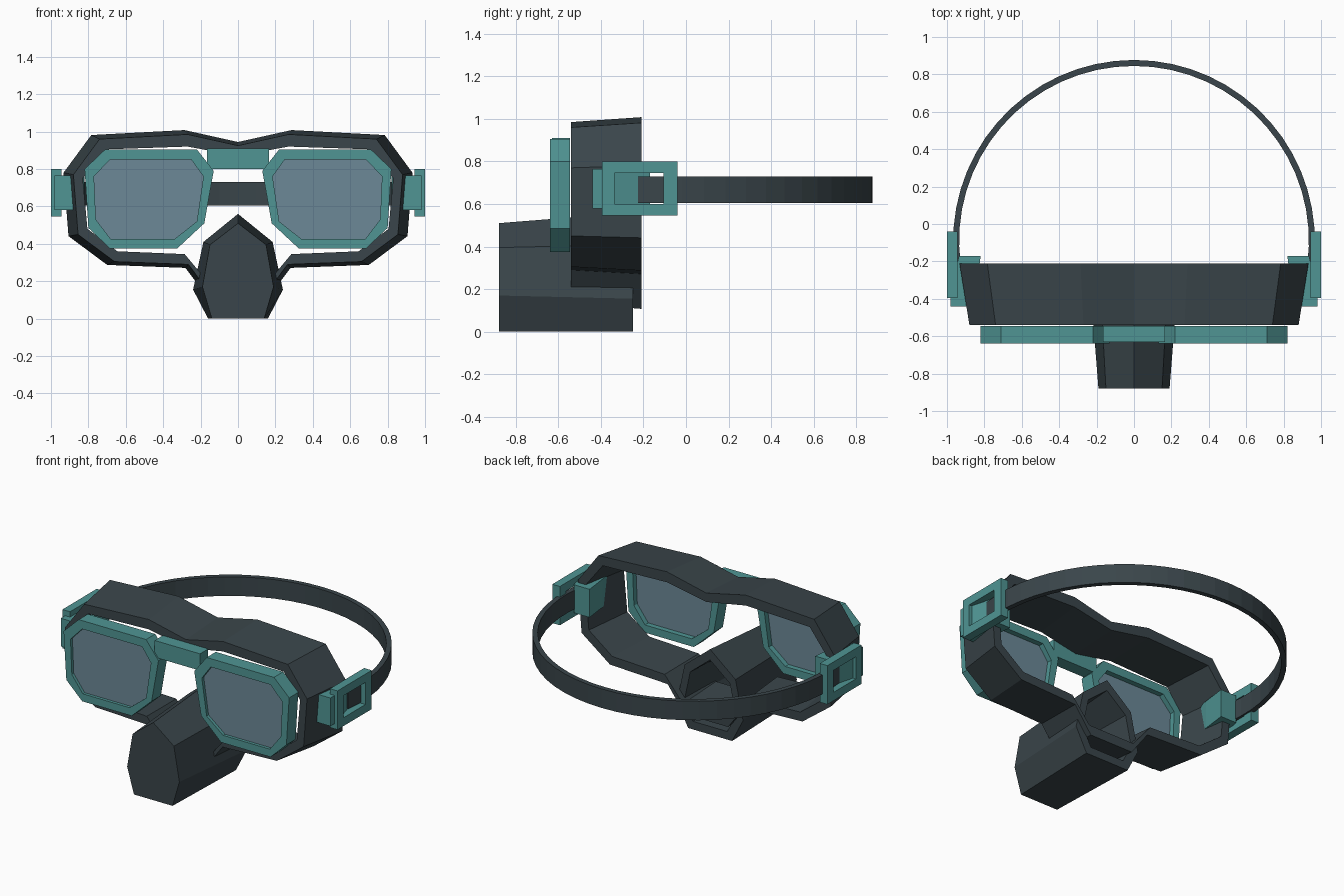
import bpy, bmesh, math

default = bpy.data.objects.get("Cube")
if default:
    bpy.data.objects.remove(default, do_unlink=True)


def material(name, rgb):
    m = bpy.data.materials.new(name)
    m.use_nodes = True
    m.diffuse_color = (*rgb, 1)
    m.node_tree.nodes["Principled BSDF"].inputs["Base Color"].default_value = (*rgb, 1)
    return m


RUBBER = material("dark slate rubber", (0.042, 0.06, 0.069))
TEAL = material("teal plastic", (0.08, 0.3, 0.295))
GLASS = material("blue grey glass", (0.15, 0.25, 0.31))


def loft(name, loops, mat, ring=False):
    """Skin matching loops; a ring joins last to first, otherwise ends are capped."""
    bm = bmesh.new()
    rows = [[bm.verts.new(p) for p in loop] for loop in loops]
    pairs = list(zip(rows, rows[1:]))
    if ring:
        pairs.append((rows[-1], rows[0]))
    else:
        bm.faces.new(rows[0])
        bm.faces.new(rows[-1])
    for a, b in pairs:
        for i in range(len(a)):
            j = (i + 1) % len(a)
            bm.faces.new((a[i], a[j], b[j], b[i]))
    bmesh.ops.recalc_face_normals(bm, faces=bm.faces)
    mesh = bpy.data.meshes.new(name)
    bm.to_mesh(mesh)
    bm.free()
    mesh.materials.append(mat)
    obj = bpy.data.objects.new(name, mesh)
    bpy.context.collection.objects.link(obj)
    return obj


def mirrored(half):
    return half + [(-x, z) for x, z in reversed(half) if x > 0]


def scaled(outline, f, cz, cx=0):
    return [(cx + (x - cx) * f, cz + (z - cz) * f) for x, z in outline]


def at_y(outline, y):
    return [(x, y, z) for x, z in outline]


def rect_x(x, y0, y1, z0, z1):
    return [(x, y0, z0), (x, y1, z0), (x, y1, z1), (x, y0, z1)]


def rect_y(y, x0, x1, z0, z1):
    return [(x0, y, z0), (x1, y, z0), (x1, y, z1), (x0, y, z1)]


# Face skirt: flared ring that dips below the nose
outer = mirrored([(0, .925), (.27, .985), (.74, .96), (.88, .77), (.855, .45),
                  (.66, .305), (.265, .29), (.15, .135), (0, .135)])
inner = mirrored([(0, .87), (.27, .92), (.71, .905), (.83, .75), (.805, .48),
                  (.645, .36), (.285, .345), (.16, .195), (0, .195)])
FLARE = 1.06
loft("face_skirt", [at_y(outer, -.54), at_y(scaled(outer, FLARE, .6), -.21),
                    at_y(scaled(inner, FLARE, .6), -.21), at_y(inner, -.54)], RUBBER, ring=True)

# Nose cover: tapered hollow prism, open at the back
nose_front = mirrored([(0, .51), (.15, .395), (.19, .17), (.14, 0)])
nose_back = mirrored([(0, .56), (.185, .41), (.24, .155), (.16, 0)])
loft("nose_cover", [at_y(scaled(nose_front, .78, .24), -.82), at_y(scaled(nose_back, .78, .24), -.25),
                    at_y(nose_back, -.25), at_y(nose_front, -.88)], RUBBER)

# Lens frames, lenses, buckles and mounts on both sides
rim = [(.22, .905), (.71, .905), (.82, .8), (.8, .485), (.685, .375), (.325, .375), (.18, .51), (.13, .79)]
pane = [(.25, .85), (.685, .85), (.77, .76), (.76, .53), (.68, .425), (.34, .425), (.22, .52), (.185, .76)]
for side, s in (("left", 1), ("right", -1)):
    def flip(loop):
        return [(s * x, y, z) for x, y, z in loop]

    loft(side + "_lens_frame", [flip(at_y(rim, -.64)), flip(at_y(rim, -.545)),
                                flip(at_y(pane, -.545)), flip(at_y(pane, -.64))], TEAL, ring=True)
    loft(side + "_lens", [flip(at_y(pane, -.62)), flip(at_y(pane, -.58))], GLASS)

    big, hole = (-.395, -.04, .545, .8), (-.335, -.105, .6, .745)
    loft(side + "_buckle", [flip(rect_x(.945, *big)), flip(rect_x(1, *big)),
                            flip(rect_x(1, *hole)), flip(rect_x(.945, *hole))], TEAL, ring=True)
    loft(side + "_strap_mount", [flip(rect_y(-.44, .86, .98, .58, .765)),
                                 flip(rect_y(-.335, .84, .98, .58, .765)),
                                 flip(rect_y(-.17, .82, .935, .58, .765))], TEAL)

# Bridge between the lens frames
loft("bridge", [rect_y(-.63, -.165, .165, .8, .91), rect_y(-.545, -.165, .165, .8, .91)], TEAL)

# Head strap: flat band swept round an arc
sections = []
STEPS = 32
for i in range(STEPS + 1):
    a = math.radians(-8 + 196 * i / STEPS)
    sections.append([(r * math.cos(a), -.09 + r * math.sin(a), z)
                     for r, z in ((.967, .605), (.967, .73), (.935, .73), (.935, .605))])
loft("head_strap", sections, RUBBER)
